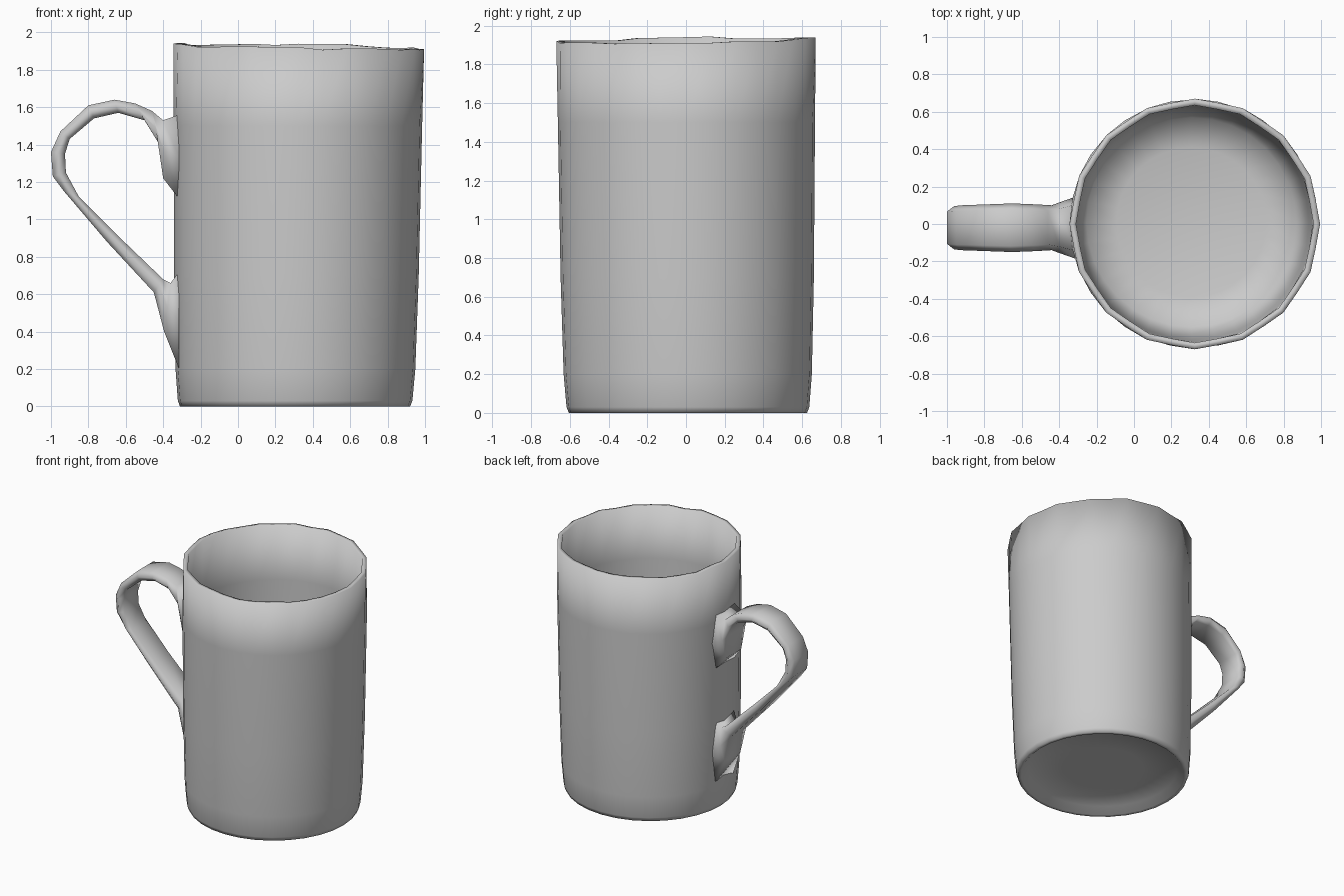
import bpy, bmesh, math, random

random.seed(4)
cube = bpy.data.objects.get("Cube")
if cube:
    bpy.data.objects.remove(cube, do_unlink=True)

GREY = (0.6, 0.6, 0.6, 1)
clay = bpy.data.materials.new("plain grey")
clay.use_nodes = True
clay.diffuse_color = GREY
clay.node_tree.nodes["Principled BSDF"].inputs["Base Color"].default_value = GREY


def finish(bm, name):
    bmesh.ops.recalc_face_normals(bm, faces=bm.faces)
    for f in bm.faces:
        f.smooth = True
    mesh = bpy.data.meshes.new(name)
    bm.to_mesh(mesh)
    bm.free()
    mesh.materials.append(clay)
    obj = bpy.data.objects.new(name, mesh)
    bpy.context.collection.objects.link(obj)


def bridge(bm, a, b):
    n = len(a)
    for i in range(n):
        j = (i + 1) % n
        bm.faces.new((a[i], a[j], b[j], b[i]))


# Cup body: one closed profile, from under the base, over the rim, to the floor
SIDES, RIM = 32, 1.925
profile = [(0.05, 0.30), (0.045, 0.54), (0.0, 0.59), (0.0, 0.615), (0.03, 0.627),
           (0.2, 0.641), (0.7, 0.654), (1.5, 0.664), (RIM, 0.67),
           (RIM, 0.635), (1.5, 0.634), (0.7, 0.622), (0.3, 0.61), (0.13, 0.56),
           (0.09, 0.40)]
wobble = [random.uniform(-0.008, 0.008) for _ in range(SIDES)]


def ring(bm, z, r):
    t = z / RIM
    cx, cy = 0.305 + 0.02 * t, 0.01 * (1 - t)
    verts = []
    for i in range(SIDES):
        a = math.tau * i / SIDES
        rad, h = r, z
        if z == RIM:
            # Uneven hand-made lip, with every second point drawn inward
            h += 0.01 * (math.sin(a) - math.cos(a)) + wobble[i]
            rad *= 0.984 if i % 2 else 1
        verts.append(bm.verts.new((cx + rad * math.cos(a), cy + rad * math.sin(a), h)))
    return verts


bm = bmesh.new()
rings = [ring(bm, z, r) for z, r in profile]
for a, b in zip(rings, rings[1:]):
    bridge(bm, a, b)
for loop, z in ((rings[0], 0.05), (rings[-1], 0.08)):
    centre = bm.verts.new((0.305, 0.01, z))
    for i in range(SIDES):
        bm.faces.new((loop[i], loop[(i + 1) % SIDES], centre))
finish(bm, "cup_body")

# Handle: strap loft through outer edge (x, z), inner edge (x, z), half width
stations = [
    (-0.315, 1.56, -0.315, 1.11, 0.165), (-0.40, 1.53, -0.40, 1.22, 0.135),
    (-0.46, 1.58, -0.42, 1.40, 0.12), (-0.55, 1.62, -0.50, 1.53, 0.125),
    (-0.66, 1.64, -0.64, 1.57, 0.13), (-0.80, 1.61, -0.77, 1.54, 0.125),
    (-0.95, 1.47, -0.90, 1.43, 0.12), (-1.0, 1.36, -0.925, 1.35, 0.115),
    (-0.99, 1.23, -0.92, 1.25, 0.115), (-0.93, 1.15, -0.85, 1.12, 0.12),
    (-0.70, 0.88, -0.66, 0.93, 0.12), (-0.45, 0.61, -0.40, 0.68, 0.12),
    (-0.395, 0.40, -0.36, 0.66, 0.13), (-0.315, 0.20, -0.315, 0.72, 0.16)]
section = [(0, -0.75), (0, 0.75), (0.5, 1), (1, 0.75), (1, -0.75), (0.5, -1)]

bm = bmesh.new()
loops = []
for ox, oz, ix, iz, w in stations:
    loops.append([bm.verts.new((ox + (ix - ox) * u, -0.02 + w * v, oz + (iz - oz) * u))
                  for u, v in section])
for a, b in zip(loops, loops[1:]):
    bridge(bm, a, b)
bm.faces.new(loops[0])
bm.faces.new(loops[-1])
finish(bm, "handle")
